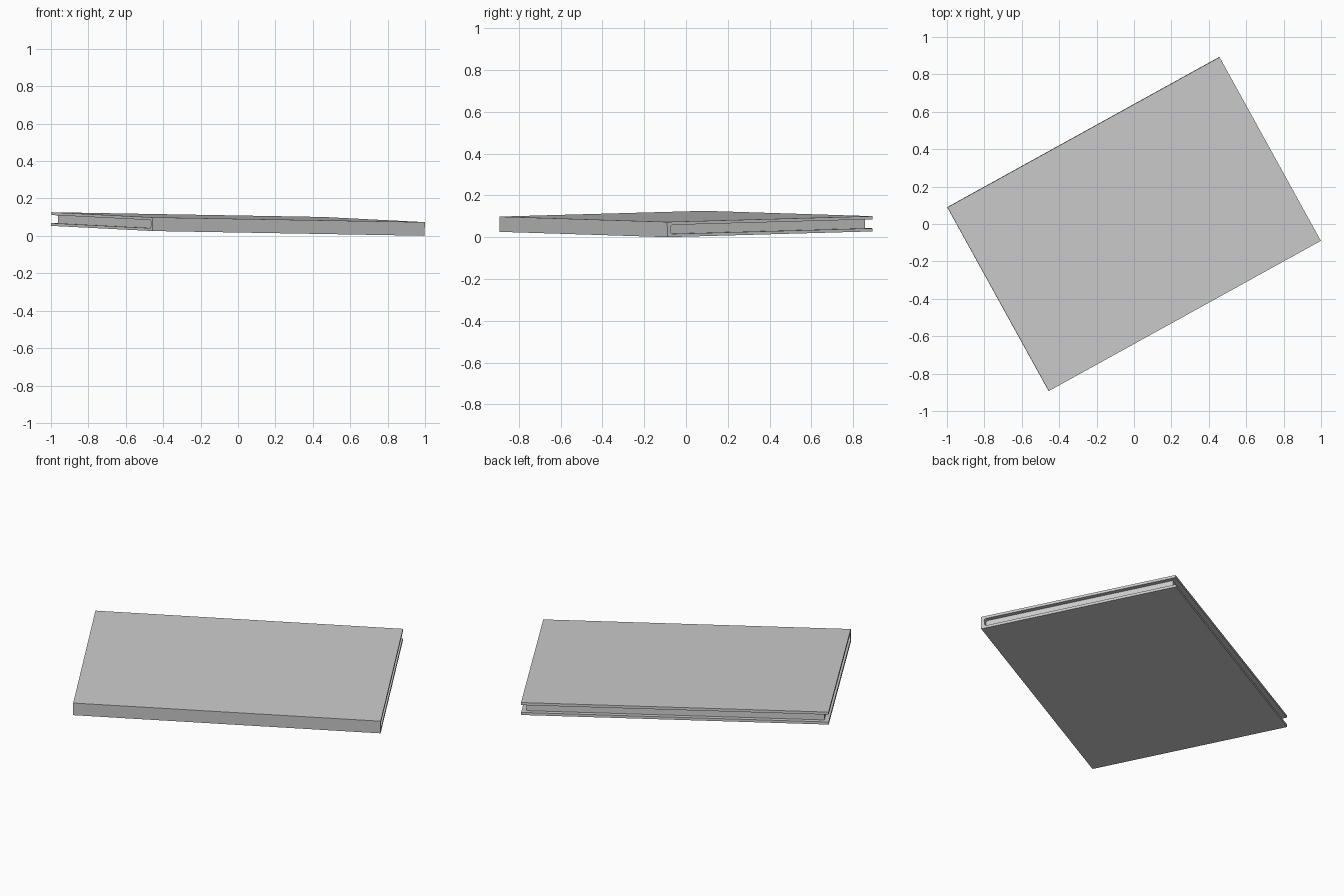
import bpy, bmesh
from math import sin, cos, pi, radians
from mathutils import Matrix

cube = bpy.data.objects.get("Cube")
if cube:
    bpy.data.objects.remove(cube, do_unlink=True)

HALF_LEN, HALF_WID, HALF_THICK = 0.831, 0.561, 0.0365
BOARD, SPINE, OVERHANG, ROUND = 0.015, 0.019, 0.026, 0.012

gray = bpy.data.materials.new("plain gray")
color = (0.6, 0.6, 0.6, 1)
gray.use_nodes = True
gray.diffuse_color = color
gray.node_tree.nodes["Principled BSDF"].inputs["Base Color"].default_value = color

# The closed book lies turned and slightly tilted
pose = (Matrix.Translation((0, 0, 0.0635)) @ Matrix.Rotation(radians(28.9), 4, "Z")
        @ Matrix.Rotation(0.0153, 4, "Y") @ Matrix.Rotation(0.0245, 4, "X"))


def extrude_profile(name, profile, half):
    """Extrude a closed (y, z) outline along x."""
    bm = bmesh.new()
    face = bm.faces.new([bm.verts.new((-half, y, z)) for y, z in profile])
    result = bmesh.ops.extrude_face_region(bm, geom=[face])
    moved = [v for v in result["geom"] if isinstance(v, bmesh.types.BMVert)]
    bmesh.ops.translate(bm, verts=moved, vec=(2 * half, 0, 0))
    bmesh.ops.recalc_face_normals(bm, faces=bm.faces)
    mesh = bpy.data.meshes.new(name)
    bm.to_mesh(mesh)
    bm.free()
    mesh.materials.append(gray)
    obj = bpy.data.objects.new(name, mesh)
    obj.matrix_world = pose
    bpy.context.collection.objects.link(obj)
    return obj


# Rounded gutter where the page block meets the spine, top to bottom
inner_z = HALF_THICK - BOARD
inner_y = -HALF_WID + SPINE
upper = []
for i in range(5):
    a = pi / 2 * i / 4
    upper.append((inner_y + ROUND * (1 - sin(a)), inner_z - ROUND * (1 - cos(a))))
gutter = upper + [(y, -z) for y, z in reversed(upper)]

# Cover: two boards joined by the spine
extrude_profile("cover", [(HALF_WID, inner_z)] + gutter + [
    (HALF_WID, -inner_z), (HALF_WID, -HALF_THICK),
    (-HALF_WID, -HALF_THICK), (-HALF_WID, HALF_THICK), (HALF_WID, HALF_THICK)], HALF_LEN)

# Page block, set back from the open edges
page_y = HALF_WID - OVERHANG
extrude_profile("page_block", [(page_y, inner_z)] + gutter + [(page_y, -inner_z)],
                HALF_LEN - OVERHANG)
